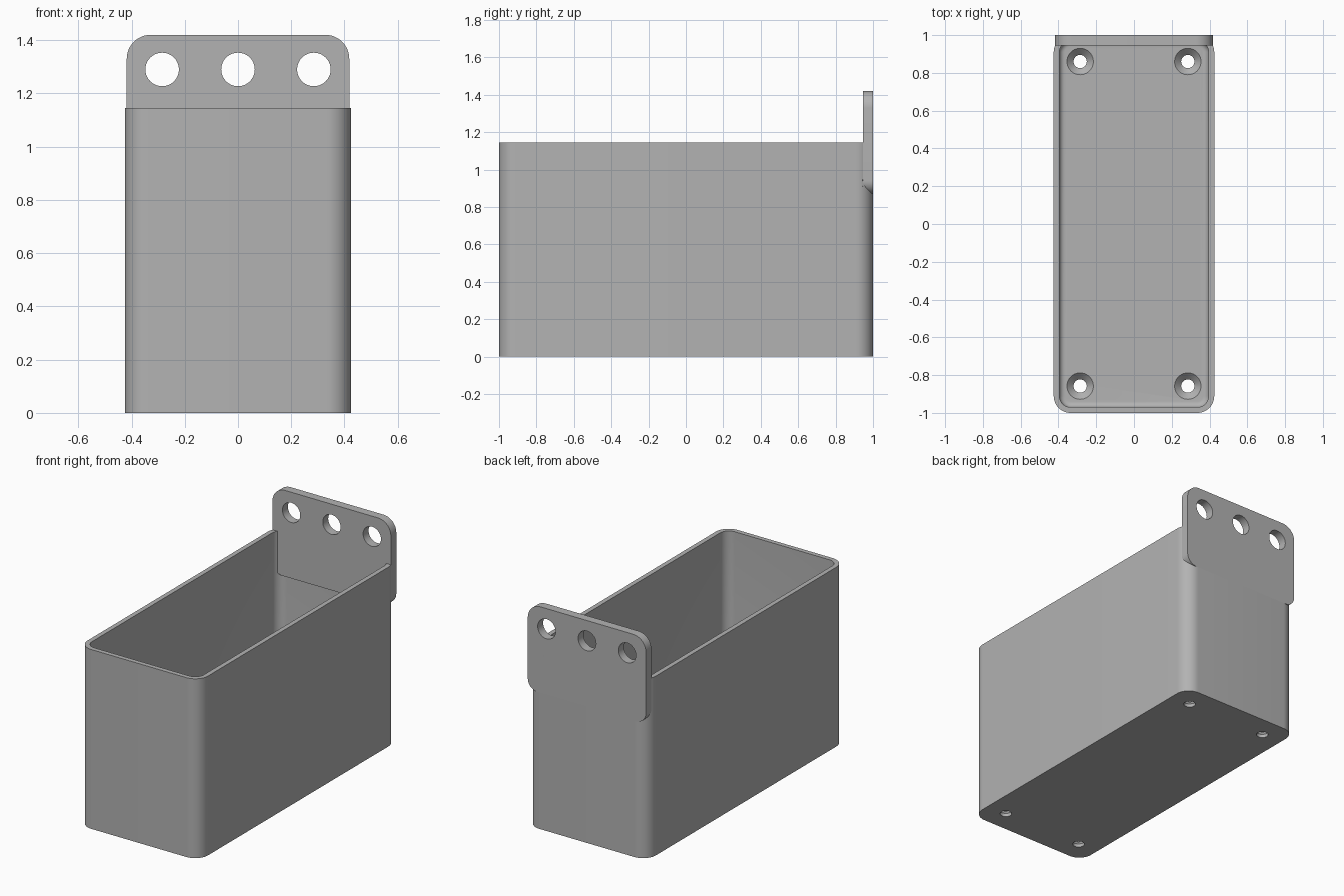
import bpy, bmesh
from math import pi, sin, cos, radians
from mathutils import Matrix, Vector

cube = bpy.data.objects.get("Cube")
if cube:
    bpy.data.objects.remove(cube, do_unlink=True)

grey = bpy.data.materials.new("plain grey")
grey.use_nodes = True
colour = (0.45, 0.45, 0.45, 1)
grey.diffuse_color = colour
grey.node_tree.nodes["Principled BSDF"].inputs["Base Color"].default_value = colour


def rounded_rect(x, low, high, r_low, r_high, steps=12):
    """Counter-clockwise outline, with its own radius at the low and high corners."""
    points = []
    corners = ((x, high, r_high, 0), (-x, high, r_high, 1),
               (-x, low, r_low, 2), (x, low, r_low, 3))
    for cx, cy, r, quarter in corners:
        ox = cx - r if cx > 0 else cx + r
        oy = cy - r if cy == high else cy + r
        for i in range(steps + 1):
            a = (quarter + i / steps) * pi / 2
            points.append((ox + r * cos(a), oy + r * sin(a)))
    return points


def circle(x, y, r, steps=40):
    return [(x + r * cos(2 * pi * i / steps), y + r * sin(2 * pi * i / steps))
            for i in range(steps)]


def loft(name, sections, matrix=Matrix()):
    """Skin a stack of (outline, height) sections and cap both ends."""
    bm = bmesh.new()
    rings = [[bm.verts.new(matrix @ Vector((x, y, h))) for x, y in outline]
             for outline, h in sections]
    n = len(rings[0])
    for a, b in zip(rings, rings[1:]):
        for i in range(n):
            j = (i + 1) % n
            bm.faces.new((a[i], a[j], b[j], b[i]))
    bm.faces.new(rings[0][::-1])
    bm.faces.new(rings[-1])
    bmesh.ops.recalc_face_normals(bm, faces=bm.faces)
    mesh = bpy.data.meshes.new(name)
    bm.to_mesh(mesh)
    bm.free()
    mesh.materials.append(grey)
    obj = bpy.data.objects.new(name, mesh)
    bpy.context.collection.objects.link(obj)
    return obj


def activate(obj):
    bpy.ops.object.select_all(action='DESELECT')
    obj.select_set(True)
    bpy.context.view_layer.objects.active = obj


def drill(obj, cutters):
    activate(obj)
    for cutter in cutters:
        mod = obj.modifiers.new("hole", 'BOOLEAN')
        mod.operation = 'DIFFERENCE'
        mod.solver = 'EXACT'
        mod.object = cutter
        bpy.ops.object.modifier_apply(modifier=mod.name)
        bpy.data.objects.remove(cutter, do_unlink=True)
    bpy.ops.object.shade_smooth_by_angle(angle=radians(30))


# Open bin: outer wall, rim, inner wall, then a small fillet down to the floor
WIDTH, HEIGHT, WALL, FLOOR, FILLET = 0.425, 1.145, 0.03, 0.057, 0.03


def wall_outline(inset):
    r = 0.09 - inset
    return rounded_rect(WIDTH - inset, -1 + inset, 1 - inset, r, r)


sections = [(wall_outline(0), 0), (wall_outline(0), HEIGHT), (wall_outline(WALL), HEIGHT)]
for i in range(7):
    a = i / 6 * pi / 2
    sections.append((wall_outline(WALL + FILLET * (1 - cos(a))),
                     FLOOR + FILLET * (1 - sin(a))))
bin_body = loft("bin_body", sections)

# Countersunk screw holes in the floor
screw_holes = []
for x in (-0.285, 0.285):
    for y in (-0.858, 0.86):
        profile = ((0.035, -0.05), (0.035, FLOOR - 0.035),
                   (0.07, FLOOR), (0.07, FLOOR + 0.05))
        screw_holes.append(loft("screw_cutter", [(circle(x, y, r), z) for r, z in profile]))
drill(bin_body, screw_holes)

# Upright hanging plate on the back wall, with three round holes
upright = Matrix.Rotation(pi / 2, 4, 'X')
outline = rounded_rect(0.418, 0.87, 1.42, 0.07, 0.09)
plate = loft("hanging_plate", [(outline, -1.0), (outline, -0.945)], upright)
drill(plate, [loft("hole_cutter", [(circle(x, 1.29, 0.063), -1.1),
                                   (circle(x, 1.29, 0.063), -0.85)], upright)
              for x in (-0.285, 0, 0.285)])
